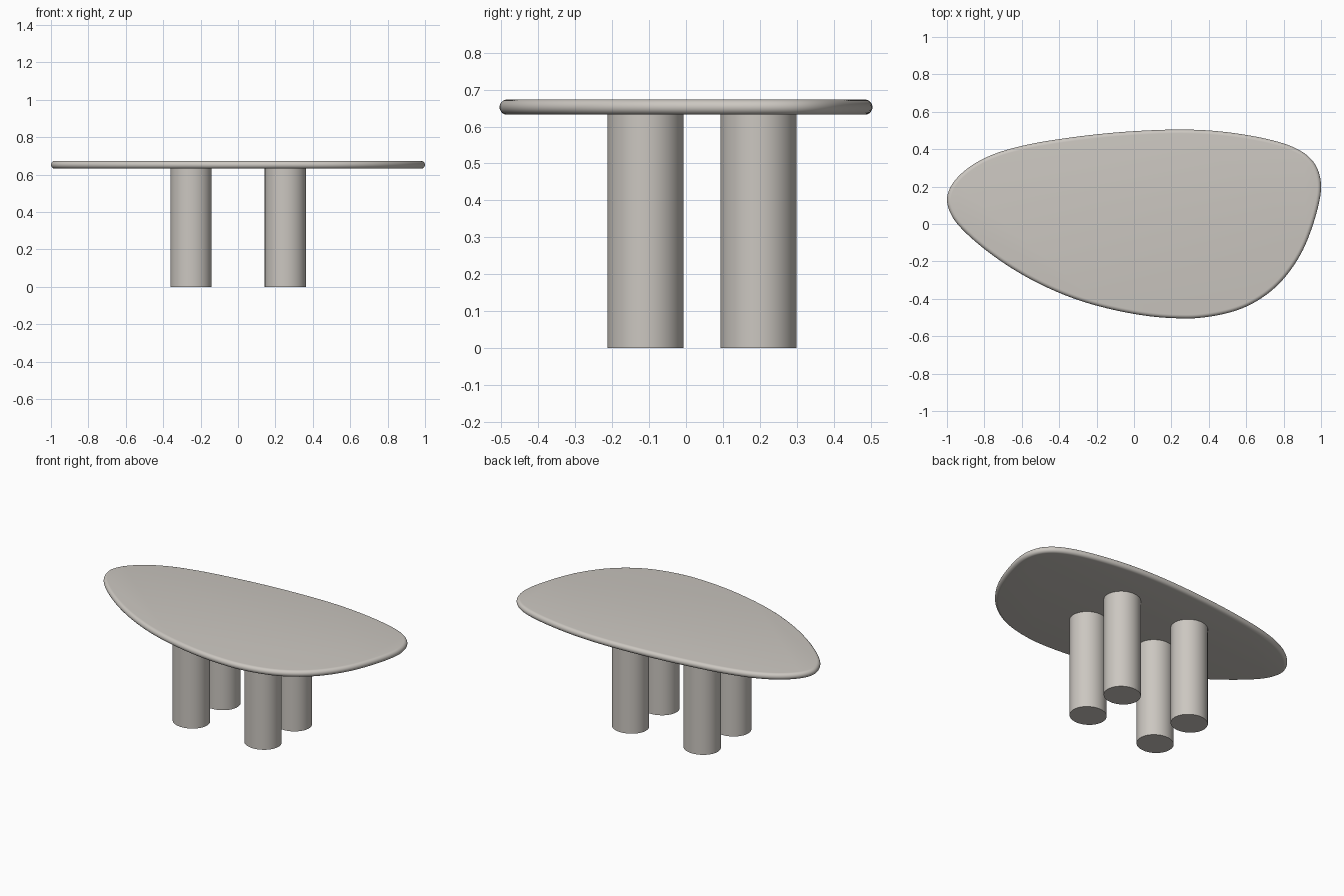
import bpy, bmesh, math
from mathutils import Vector

if "Cube" in bpy.data.objects:
    bpy.data.objects.remove(bpy.data.objects["Cube"])

stone = bpy.data.materials.new("warm_grey")
stone.diffuse_color = (0.60, 0.57, 0.53, 1)
stone.use_nodes = True
stone.node_tree.nodes["Principled BSDF"].inputs["Base Color"].default_value = stone.diffuse_color


def finish(name, bm, angle=35):
    bmesh.ops.recalc_face_normals(bm, faces=bm.faces)
    mesh = bpy.data.meshes.new(name)
    bm.to_mesh(mesh)
    bm.free()
    mesh.materials.append(stone)
    ob = bpy.data.objects.new(name, mesh)
    bpy.context.collection.objects.link(ob)
    bpy.ops.object.select_all(action='DESELECT')
    ob.select_set(True)
    bpy.context.view_layer.objects.active = ob
    bpy.ops.object.shade_smooth_by_angle(angle=math.radians(angle))
    return ob


# Tabletop outline: pebble shape, clockwise seen from above
CONTROL = [
    (-1.0, .137), (-.97, .215), (-.904, .285), (-.82, .341), (-.717, .385),
    (-.583, .421), (-.45, .446), (-.18, .482), (.085, .501), (.27, .505),
    (.43, .498), (.62, .473), (.807, .429), (.915, .376), (.977, .305),
    (1.0, .205), (.985, .10), (.945, -.035), (.888, -.168), (.78, -.317),
    (.647, -.419), (.513, -.474), (.353, -.502), (.27, -.505), (.085, -.495),
    (-.18, -.443), (-.395, -.371), (-.61, -.264), (-.797, -.136),
    (-.94, -.005), (-.983, .065)]


def smooth_loop(points, steps=8):
    pts = [Vector(p) for p in points]
    n, out = len(pts), []
    for i in range(n):
        a, b, c, d = (pts[(i + k) % n] for k in (-1, 0, 1, 2))
        # centripetal spacing keeps uneven points free of bumps
        t1 = (b - a).length ** .5
        t2 = t1 + (c - b).length ** .5
        t3 = t2 + (d - c).length ** .5
        for s in range(steps):
            t = t1 + (t2 - t1) * s / steps
            a1 = a * ((t1 - t) / t1) + b * (t / t1)
            a2 = b * ((t2 - t) / (t2 - t1)) + c * ((t - t1) / (t2 - t1))
            a3 = c * ((t3 - t) / (t3 - t2)) + d * ((t - t2) / (t3 - t2))
            b1 = a1 * ((t2 - t) / t2) + a2 * (t / t2)
            b2 = a2 * ((t3 - t) / (t3 - t1)) + a3 * ((t - t1) / (t3 - t1))
            out.append(b1 * ((t2 - t) / (t2 - t1)) + b2 * ((t - t1) / (t2 - t1)))
    for _ in range(12):
        out = [out[i] * .5 + (out[i - 1] + out[(i + 1) % len(out)]) * .25
               for i in range(len(out))]
    # restore the exact overall footprint
    xs, ys = [p.x for p in out], [p.y for p in out]
    cx, cy = (max(xs) + min(xs)) / 2, (max(ys) + min(ys)) / 2
    sx, sy = 2 / (max(xs) - min(xs)), 1.01 / (max(ys) - min(ys))
    return [Vector(((p.x - cx) * sx, (p.y - cy) * sy)) for p in out]


# Tabletop: outline swept with a rounded edge
Z0, Z1 = 0.632, 0.673
R = (Z1 - Z0) / 2
outline = smooth_loop(CONTROL)
n = len(outline)
inward = []
for i in range(n):
    t = (outline[(i + 1) % n] - outline[i - 1]).normalized()
    inward.append(Vector((t.y, -t.x)))
bm = bmesh.new()
rings = []
for k in range(13):
    a = -math.pi / 2 + math.pi * k / 12
    inset, z = R * (1 - math.cos(a)), (Z0 + Z1) / 2 + R * math.sin(a)
    rings.append([bm.verts.new((*(p + v * inset), z))
                  for p, v in zip(outline, inward)])
for lo, hi in zip(rings, rings[1:]):
    for i in range(n):
        j = (i + 1) % n
        bm.faces.new((lo[i], lo[j], hi[j], hi[i]))
bm.faces.new(rings[0])
bm.faces.new(rings[-1])
finish("tabletop", bm)

# Four thick, slightly oval column legs
for side, x in (("left", -.251), ("right", .253)):
    for depth, y in (("front", -.11), ("back", .196)):
        bm = bmesh.new()
        bmesh.ops.create_cone(bm, cap_ends=True, segments=64,
                              radius1=1, radius2=1, depth=Z0 + .002)
        bmesh.ops.scale(bm, vec=(.11, .103, 1), verts=bm.verts)
        bmesh.ops.translate(bm, vec=(x, y, (Z0 + .002) / 2), verts=bm.verts)
        finish(f"{depth}_{side}_leg", bm)
